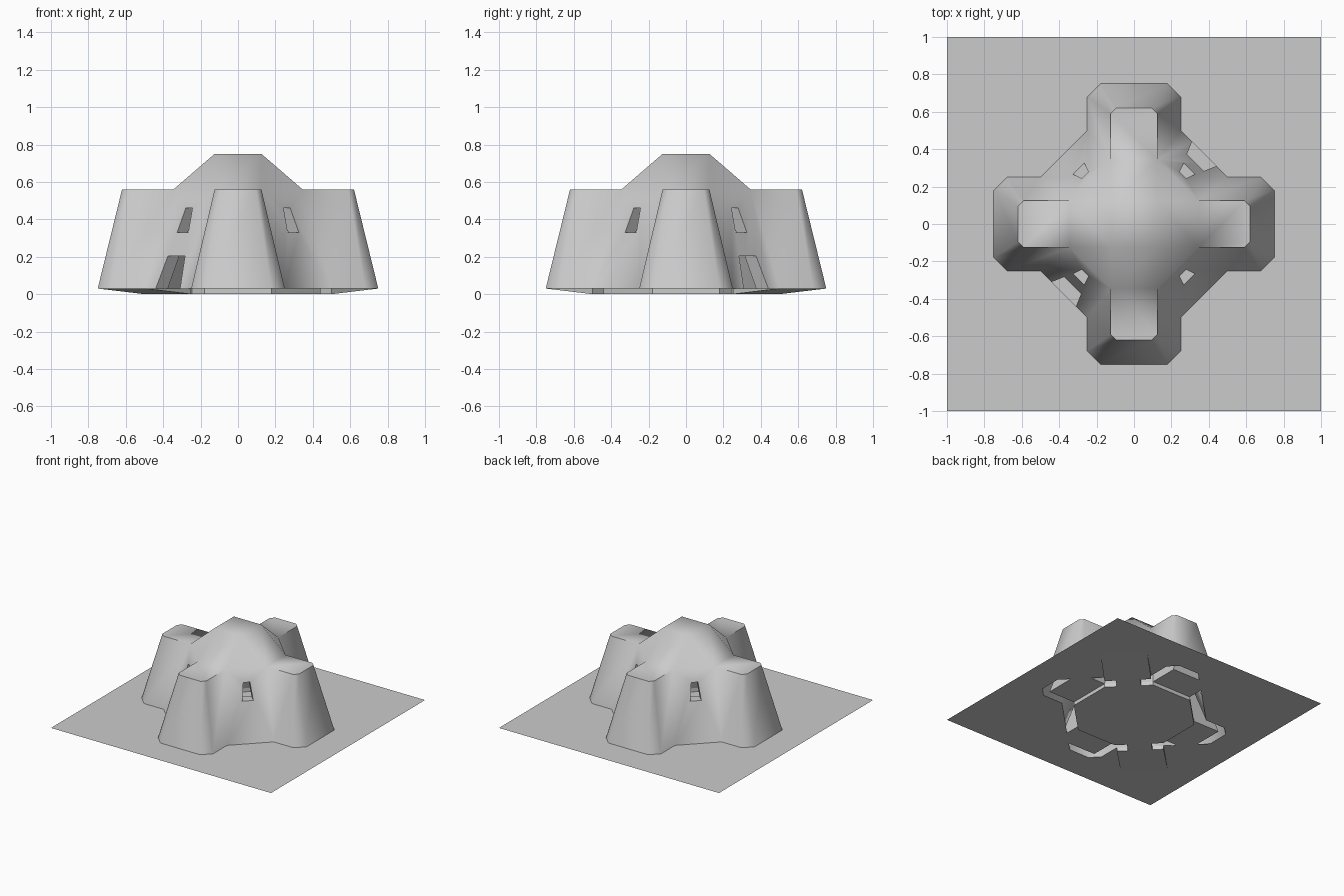
import bpy, bmesh, math

if "Cube" in bpy.data.objects:
    bpy.data.objects.remove(bpy.data.objects["Cube"])

G = 0.03   # outside ground level (room floor is at 0)
TOP = 0.56 # tower top level


def rot(p, k):
    """Rotate a point k quarter turns about z."""
    x, y, z = p
    for _ in range(k % 4):
        x, y = -y, x
    return (x, y, z)


def make_object(name, bm):
    bmesh.ops.remove_doubles(bm, verts=bm.verts, dist=1e-4)
    me = bpy.data.meshes.new(name)
    bm.to_mesh(me)
    bm.free()
    ob = bpy.data.objects.new(name, me)
    bpy.context.collection.objects.link(ob)
    return ob


def face(bm, pts):
    return bm.faces.new([bm.verts.new(p) for p in pts])


def hull(name, pts):
    bm = bmesh.new()
    for p in pts:
        bm.verts.new(p)
    bmesh.ops.convex_hull(bm, input=bm.verts)
    bmesh.ops.recalc_face_normals(bm, faces=bm.faces)
    ob = make_object(name, bm)
    ob.hide_render = True
    return ob


def diag(u, d, z):
    """Point at radial distance d along the +x+y diagonal, u sideways."""
    s = math.sqrt(0.5)
    return ((d + u) * s, (d - u) * s, z)


# Building shell: four tapering towers, diagonal walls and faceted dome
base = [(.5, -.25), (.68, -.25), (.75, -.18), (.75, .18), (.68, .25), (.5, .25)]
crown = [(.345, -.125), (.59, -.125), (.62, -.095), (.62, .095), (.59, .125), (.345, .125)]
low = [rot((x, y, G), k) for k in range(4) for x, y in base]
high = [rot((x, y, TOP), k) for k in range(4) for x, y in crown]
bm = bmesh.new()
n = len(low)
for i in range(n):
    j = (i + 1) % n
    face(bm, [low[i], low[j], high[j], high[i]])
face(bm, low)
for k in range(4):
    a, b = rot((.345, -.125, TOP), k), rot((.345, .125, TOP), k)
    c, d = rot((.125, .125, .75), k), rot((.125, -.125, .75), k)
    face(bm, high[k * 6:k * 6 + 6])
    face(bm, [a, b, c, d])
    face(bm, [b, rot((.345, -.125, TOP), k + 1), c])
face(bm, [rot((.125, .125, .75), k) for k in range(4)])
bmesh.ops.remove_doubles(bm, verts=bm.verts, dist=1e-4)
bmesh.ops.recalc_face_normals(bm, faces=bm.faces)
building = make_object("building", bm)

# Cutters: octagonal room, tower alcoves, two doors, four windows
octa = [(.44, -.18), (.44, .18)]
room = [rot((x, y, z), k) for k in range(4) for x, y in octa for z in (-.05, G)]
room += [rot((.28, y, .5), k) for k in range(4) for y in (-.116, .116)]
room += [rot((.09, .09, .68), k) for k in range(4)]
cutters = [hull("room_cutter", room)]
for k in range(4):
    alc = [(x, s * .18, z) for x in (.3, .68) for s in (-1, 1) for z in (-.05, G)]
    alc += [(x, s * .07, .49) for x in (.2, .56) for s in (-1, 1)]
    cutters.append(hull("alcove_cutter", [rot(p, k) for p in alc]))
    win = [diag(s * w, d, z) for w, z in ((.042, .33), (.025, .46))
           for s in (-1, 1) for d in (.2, .5)]
    cutters.append(hull("window_cutter", [rot(p, k) for p in win]))
    if k % 2 == 0:
        door = [diag(s * w, d, z) for w, z in ((.092, -.05), (.092, G), (.064, .205))
                for s in (-1, 1) for d in (.3, .6)]
        cutters.append(hull("door_cutter", [rot(p, k) for p in door]))
bpy.context.view_layer.objects.active = building
for c in cutters:
    m = building.modifiers.new("cut", 'BOOLEAN')
    m.operation, m.solver, m.object = 'DIFFERENCE', 'EXACT', c
    bpy.ops.object.modifier_apply(modifier=m.name)
for c in cutters:
    bpy.data.objects.remove(c)

# Walls are open underneath
bm = bmesh.new()
bm.from_mesh(building.data)
bm.normal_update()
under = [f for f in bm.faces if f.normal.z < -.9 and f.calc_center_median().z < G + .005]
bmesh.ops.delete(bm, geom=under, context='FACES')
bm.to_mesh(building.data)
bm.free()
building.select_set(True)
bpy.ops.object.shade_smooth_by_angle(angle=math.radians(47))

# Ground around the building, notched for the ramps at the two doors
bm = bmesh.new()
for k in range(4):
    ramp = [(.75, .5), (.5, .75)] if k % 2 == 0 else []
    outline = [(1, 0), (1, 1), (0, 1), (0, .75), (.18, .75), (.25, .68), (.25, .5)]
    outline += ramp[::-1] + [(.5, .25), (.68, .25), (.75, .18), (.75, 0)]
    face(bm, [rot((x, y, G), k) for x, y in outline])
bmesh.ops.triangulate(bm, faces=bm.faces)
make_object("ground", bm)

# Sunken room floor, alcove floors, steps and door ramps
bm = bmesh.new()


def step(k, a, b):
    """Small vertical riser between floor and ground level."""
    face(bm, [rot((*a, 0), k), rot((*b, 0), k), rot((*b, G), k), rot((*a, G), k)])


for k in range(4):
    face(bm, [rot((x, y, 0), k) for x, y in
              [(0, 0), (.44, 0), (.44, .18), (.18, .44), (0, .44)]])
    face(bm, [rot((x, y, G), k) for x, y in
              [(.44, -.18), (.68, -.18), (.68, .18), (.44, .18)]])
    step(k, (.44, -.18), (.44, .18))
    if k % 2:
        step(k, (.44, .18), (.18, .44))
        continue
    path = [(.375, .245), (.44, .31), (.31, .44), (.245, .375)]
    face(bm, [rot((x, y, 0), k) for x, y in path])
    face(bm, [rot(p, k) for p in
              [(.5, .25, 0), (.75, .5, G), (.5, .75, G), (.25, .5, 0)]])
    for flip in (False, True):
        side = [(.44, .18), (.375, .245), (.44, .31), (.5, .25)]
        edge = [(.5, .25, 0), (.75, .5, G), (.5, .25, G)]
        if flip:
            side = [(y, x) for x, y in side]
            edge = [(y, x, z) for x, y, z in edge]
        for a, b in zip(side, side[1:]):
            step(k, a, b)
        face(bm, [rot(p, k) for p in edge])
make_object("floor_and_ramps", bm)
